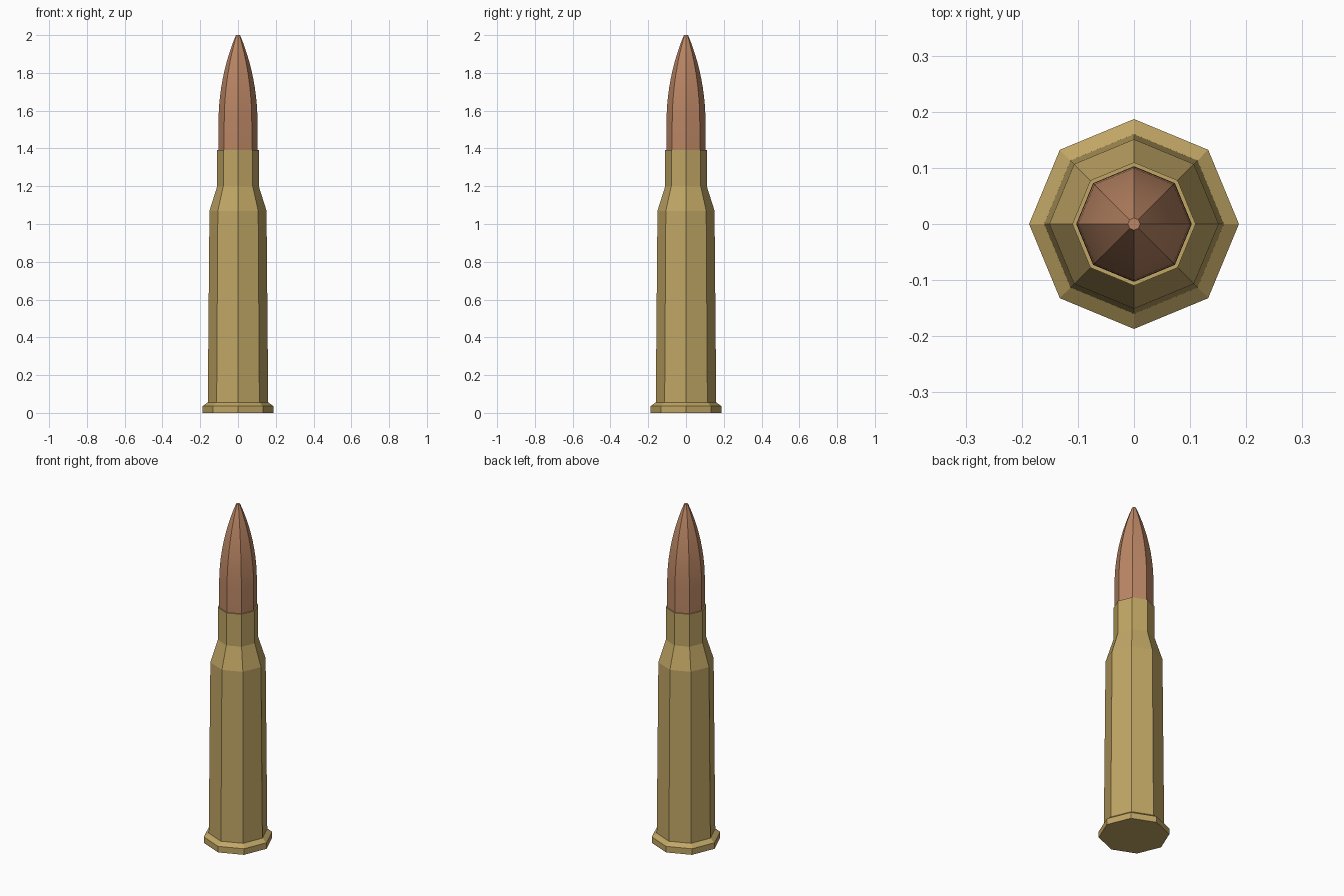
import bpy, bmesh, math

if "Cube" in bpy.data.objects:
    bpy.data.objects.remove(bpy.data.objects["Cube"])

SIDES = 8


def lathe(name, profile, color, smooth=False):
    """Revolve (radius, z) points into an eight-sided closed solid."""
    bm = bmesh.new()
    rings = []
    for r, z in profile:
        rings.append([bm.verts.new((r * math.cos(2 * math.pi * i / SIDES),
                                    r * math.sin(2 * math.pi * i / SIDES), z))
                      for i in range(SIDES)])
    for low, high in zip(rings, rings[1:]):
        for i in range(SIDES):
            j = (i + 1) % SIDES
            bm.faces.new((low[i], low[j], high[j], high[i]))
    bm.faces.new(rings[0][::-1])
    bm.faces.new(rings[-1])
    mesh = bpy.data.meshes.new(name)
    bm.to_mesh(mesh)
    bm.free()
    obj = bpy.data.objects.new(name, mesh)
    bpy.context.collection.objects.link(obj)
    mat = bpy.data.materials.new(name + "_metal")
    mat.diffuse_color = color
    mat.use_nodes = True
    mat.node_tree.nodes["Principled BSDF"].inputs["Base Color"].default_value = mat.diffuse_color
    mesh.materials.append(mat)
    if smooth:
        bpy.ops.object.select_all(action='DESELECT')
        obj.select_set(True)
        bpy.context.view_layer.objects.active = obj
        bpy.ops.object.shade_smooth_by_angle(angle=math.radians(30))
    return obj


# Rimmed brass case with shoulder and neck
lathe("case", [(0.187, 0), (0.187, 0.036), (0.16, 0.056), (0.151, 1.07),
               (0.11, 1.2), (0.11, 1.393)], (0.53, 0.38, 0.13, 1))

# Copper tip: short cylinder seated in the neck, then a tangent ogive
R_BASE, R_TIP, Z_START, Z_TIP, STEPS = 0.103, 0.011, 1.54, 2.0, 10
length, drop = Z_TIP - Z_START, R_BASE - R_TIP
arc = (length ** 2 + drop ** 2) / (2 * drop)
profile = [(R_BASE, 1.38)]
for k in range(STEPS + 1):
    dz = length * k / STEPS
    profile.append((R_BASE - arc + math.sqrt(arc ** 2 - dz ** 2), Z_START + dz))
lathe("tip", profile, (0.5, 0.24, 0.13, 1), smooth=True)
